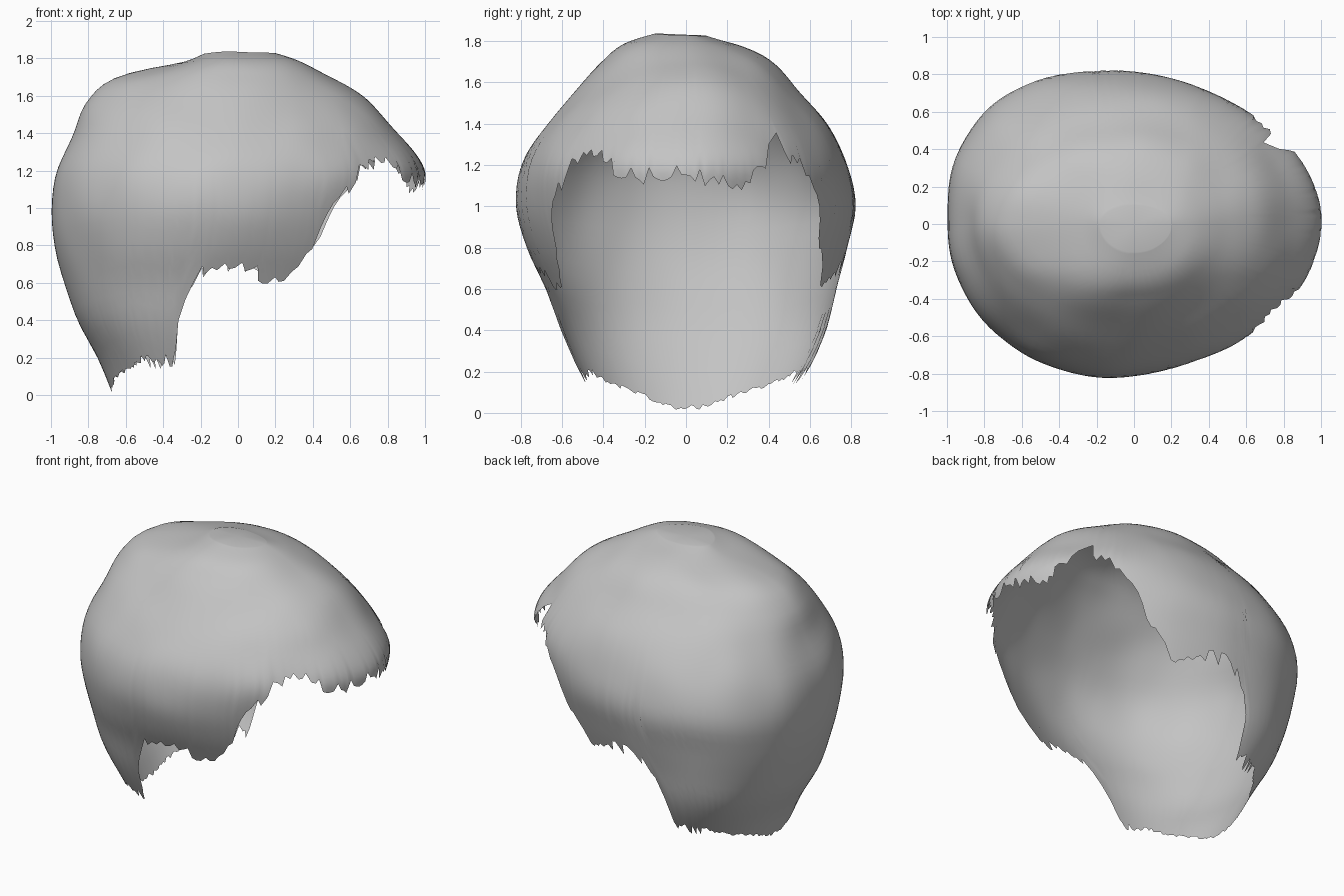
import bpy, bmesh, math, random
from mathutils import Vector, noise

if "Cube" in bpy.data.objects:
    bpy.data.objects.remove(bpy.data.objects["Cube"])
random.seed(4)

# Shell profile by height: z, back x, front x, right y, left y
PROFILE = [
    (0, -.67, .6, -.42, .45), (.2, -.75, .7, -.52, .59), (.4, -.86, .8, -.61, .68),
    (.6, -.93, .9, -.68, .73), (.8, -.98, .95, -.77, .78), (1, -1, .97, -.82, .82),
    (1.2, -.97, 1, -.79, .78), (1.4, -.88, .85, -.67, .68), (1.57, -.8, .7, -.52, .54),
    (1.7, -.64, .5, -.4, .41), (1.78, -.31, .35, -.3, .26), (1.83, -.18, .2, -.15, .1)]

# Roundness of each quarter by height: z, front right, front left, back right, back left
ROUNDNESS = [(0, 1.8, 1.8, 2.1, 2.2), (.9, 1.75, 1.8, 2.05, 2.45), (1.3, 2, 2.05, 2.05, 2.2),
             (1.6, 2, 2.05, 2, 1.9), (1.83, 2, 2, 2, 2)]

# Centre line of the shell by height
MIDDLE = [(0, -.25), (.4, -.25), (.9, -.11), (1.3, -.1), (1.83, 0)]

# Hairline height by angle away from the face
HAIRLINE = [
    (0, 1.16), (15, 1.11), (25, 1.15), (33, 1.29), (46, 1.2), (52, 1.05), (57, .9),
    (61, .75), (67, .6), (75, .66), (81, .7), (88, .7), (93, .64), (96, .45),
    (99, .2), (122, .18), (150, .1), (170, .03), (180, .03)]

COLUMNS, ROWS = 220, 36


def lookup(table, key, smooth=True):
    """Interpolate the table columns at a key, with a Hermite curve if smooth."""
    i = 0
    while i < len(table) - 2 and key > table[i + 1][0]:
        i += 1
    p, q = table[i], table[i + 1]
    before, after = table[max(i - 1, 0)], table[min(i + 2, len(table) - 1)]
    h = q[0] - p[0]
    t = min(max((key - p[0]) / h, 0), 1)
    out = []
    for c in range(1, len(p)):
        if not smooth:
            out.append(p[c] + (q[c] - p[c]) * t)
            continue
        m0 = (q[c] - before[c]) / (q[0] - before[0]) * h
        m1 = (after[c] - p[c]) / (after[0] - p[0]) * h
        d = q[c] - p[c]
        out.append(p[c] + t * (m0 + t * (3 * d - 2 * m0 - m1 + t * (m0 + m1 - 2 * d))))
    return out


def lumpy(point):
    """Soft lumps in the hair."""
    return point * (1 + .008 * noise.noise(point * 3.5))


def shell_point(angle, z):
    back, front, right, left = lookup(PROFILE, z)
    middle = lookup(MIDDLE, z)[0]
    c, s = math.cos(angle), math.sin(angle)
    power = lookup(ROUNDNESS, z)[(0 if c > 0 else 2) + (1 if s > 0 else 0)]
    reach = (abs(c) ** power + abs(s) ** power) ** (-1 / power)
    x = middle + reach * c * ((front - middle) if c > 0 else (middle - back))
    y = reach * s * (left if s > 0 else -right)
    return lumpy(Vector((x, y, z)))


def hairline(angle):
    degrees = abs(math.degrees(angle))
    z = lookup(HAIRLINE, degrees, False)[0]
    # Deeper notch at the left temple, shorter fringe on the right
    if angle > 0:
        z += .1 * max(0, 1 - abs(degrees - 36) / 6)
    elif degrees < 25:
        z += .04
    ragged = .05 if degrees < 122 else .015
    return max(0, z + random.uniform(-ragged, ragged * .7))


# Hair shell: columns run from the crown down to the ragged hairline
bm = bmesh.new()
crown = bm.verts.new(lumpy(Vector((0, 0, 1.832))))
columns = []
for i in range(COLUMNS):
    angle = math.tau * i / COLUMNS - math.pi
    edge = hairline(angle)
    columns.append([bm.verts.new(shell_point(angle, 1.83 - (1.83 - edge) * (r / ROWS) ** 1.7))
                    for r in range(ROWS + 1)])
for i, here in enumerate(columns):
    there = columns[(i + 1) % COLUMNS]
    bm.faces.new((crown, here[0], there[0]))
    for r in range(ROWS):
        bm.faces.new((here[r], here[r + 1], there[r + 1], there[r]))
bmesh.ops.recalc_face_normals(bm, faces=bm.faces)
mesh = bpy.data.meshes.new("hair_shell")
bm.to_mesh(mesh)
bm.free()
hair = bpy.data.objects.new("hair_shell", mesh)
bpy.context.collection.objects.link(hair)

# Plain grey hair
grey = bpy.data.materials.new("hair_grey")
grey.use_nodes = True
colour = (.55, .55, .55, 1)
grey.diffuse_color = colour
grey.node_tree.nodes["Principled BSDF"].inputs["Base Color"].default_value = colour
mesh.materials.append(grey)
bpy.context.view_layer.objects.active = hair
hair.select_set(True)
bpy.ops.object.shade_smooth_by_angle(angle=math.radians(60))
